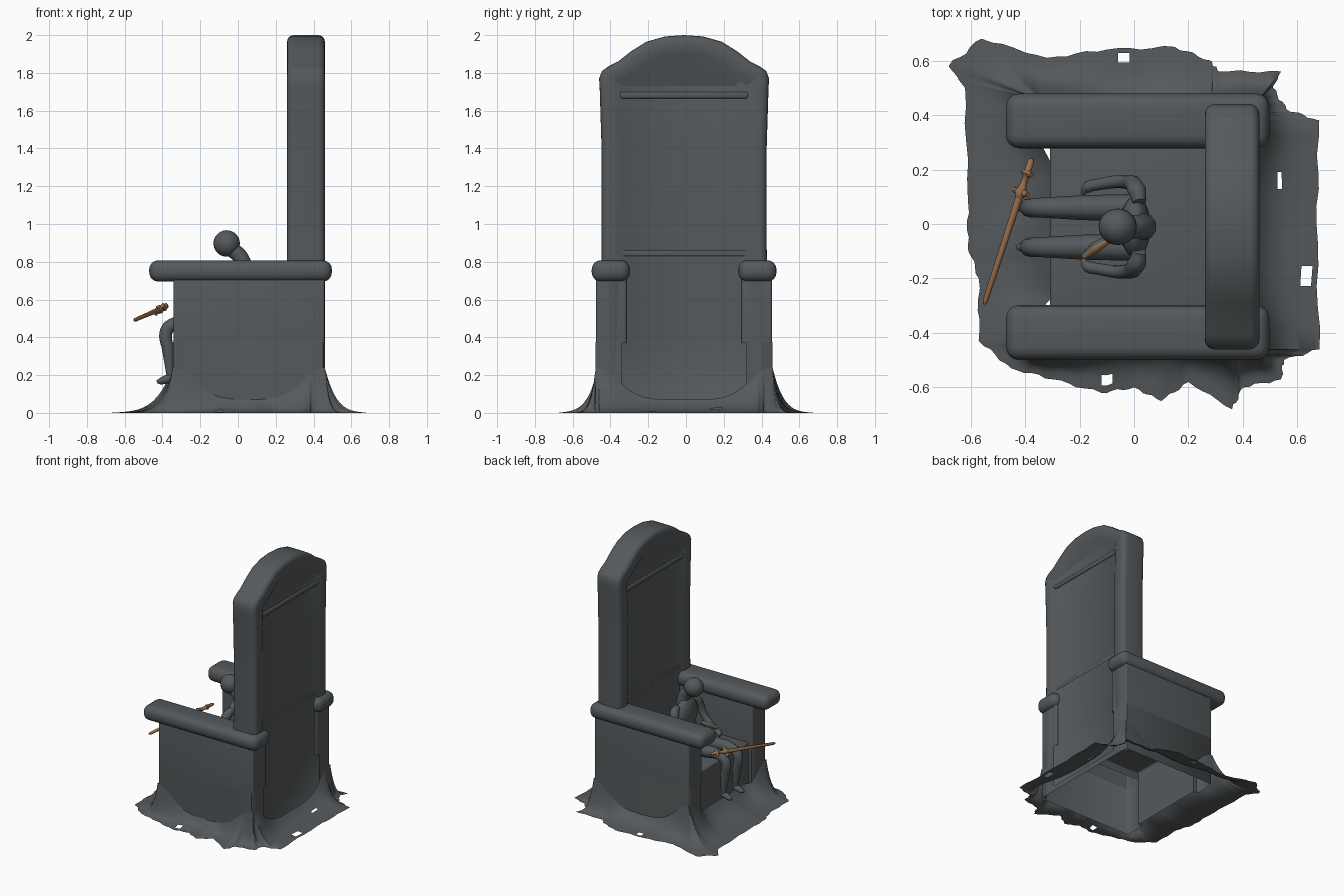
import bpy, bmesh, math
from mathutils import Vector as V

if "Cube" in bpy.data.objects:
    bpy.data.objects.remove(bpy.data.objects["Cube"])

CY = -0.01  # the seat is symmetric about this y


def material(name, rgb):
    m = bpy.data.materials.new(name)
    m.diffuse_color = (*rgb, 1)
    m.use_nodes = True
    m.node_tree.nodes["Principled BSDF"].inputs["Base Color"].default_value = m.diffuse_color
    return m


STONE = material("dark_grey_stone", (0.09, 0.10, 0.106))
BROWN = material("brown", (0.33, 0.17, 0.08))


def finish(ob, mat, angle=40):
    ob.data.materials.clear()
    ob.data.materials.append(mat)
    bpy.ops.object.select_all(action='DESELECT')
    ob.select_set(True)
    bpy.context.view_layer.objects.active = ob
    bpy.ops.object.shade_smooth_by_angle(angle=math.radians(angle))
    return ob


def from_bmesh(name, bm, mat, angle=40):
    me = bpy.data.meshes.new(name)
    bm.to_mesh(me)
    bm.free()
    ob = bpy.data.objects.new(name, me)
    bpy.context.collection.objects.link(ob)
    return finish(ob, mat, angle)


def box(name, lo, hi, bevel, open_bottom=False):
    lo, hi = V(lo), V(hi)
    bm = bmesh.new()
    bmesh.ops.create_cube(bm, size=1)
    for v in bm.verts:
        v.co = V([(lo[i] + hi[i]) / 2 + v.co[i] * (hi[i] - lo[i]) for i in range(3)])
    bm.normal_update()
    if open_bottom:
        bmesh.ops.delete(bm, geom=[f for f in bm.faces if f.normal.z < -0.9], context='FACES')
    edges = [e for e in bm.edges if not e.is_boundary]
    bmesh.ops.bevel(bm, geom=edges, offset=bevel, segments=4, profile=0.5,
                    affect='EDGES', clamp_overlap=True)
    return from_bmesh(name, bm, STONE)


def tube(name, pts, radii, mat=STONE, kind='BEZIER', res=3):
    """Tapered round limb through the given points."""
    cu = bpy.data.curves.new(name, 'CURVE')
    cu.dimensions = '3D'
    cu.bevel_depth = 1.0
    cu.bevel_resolution = res
    cu.resolution_u = 8
    cu.use_fill_caps = True
    sp = cu.splines.new(kind)
    store = sp.bezier_points if kind == 'BEZIER' else sp.points
    store.add(len(pts) - 1)
    for q, p, r in zip(store, pts, radii):
        q.co = p if kind == 'BEZIER' else (*p, 1)
        q.radius = r
        if kind == 'BEZIER':
            q.handle_left_type = q.handle_right_type = 'AUTO'
    ob = bpy.data.objects.new(name, cu)
    bpy.context.collection.objects.link(ob)
    bpy.ops.object.select_all(action='DESELECT')
    ob.select_set(True)
    bpy.context.view_layer.objects.active = ob
    bpy.ops.object.convert(target='MESH')
    return finish(bpy.context.view_layer.objects.active, mat, 60)


def ball(name, center, scale):
    bm = bmesh.new()
    bmesh.ops.create_uvsphere(bm, u_segments=24, v_segments=14, radius=1)
    for v in bm.verts:
        v.co = V(center) + V([v.co[i] * scale[i] for i in range(3)])
    return from_bmesh(name, bm, STONE, 60)


# Backrest: arched slab with a recessed panel on both faces
half = [(0.45, 0), (0.437, 0.9), (0.437, 1.4), (0.447, 1.72), (0.45, 1.77), (0.435, 1.81),
        (0.40, 1.835), (0.35, 1.86), (0.28, 1.915), (0.2, 1.965), (0.1, 1.993), (0, 2.0)]
outline = half + [(-y, z) for y, z in reversed(half[:-1])]
bm = bmesh.new()
face = bm.faces.new([bm.verts.new((0.26, y + CY, z)) for y, z in outline])
ext = bmesh.ops.extrude_face_region(bm, geom=[face], use_keep_orig=True)
for v in ext["geom"]:
    if isinstance(v, bmesh.types.BMVert):
        v.co.x = 0.46
bmesh.ops.recalc_face_normals(bm, faces=bm.faces)
rim = [e for e in bm.edges if abs(e.verts[0].co.x - e.verts[1].co.x) < 1e-4
       and max(v.co.z for v in e.verts) > 0.01]
bmesh.ops.bevel(bm, geom=rim, offset=0.035, segments=4, profile=0.5, affect='EDGES')
bmesh.ops.recalc_face_normals(bm, faces=bm.faces)
caps = sorted(bm.faces, key=lambda f: f.calc_area() * abs(f.normal.x))[-2:]
bmesh.ops.inset_individual(bm, faces=caps, thickness=0.06, depth=0)
bmesh.ops.inset_individual(bm, faces=caps, thickness=0.025, depth=-0.016)
# below the seat only the rear face remains
bmesh.ops.bisect_plane(bm, geom=bm.verts[:] + bm.edges[:] + bm.faces[:],
                       plane_co=(0, 0, 0.40), plane_no=(0, 0, 1))
low = [f for f in bm.faces if f.calc_center_median().z < 0.40 and f.calc_center_median().x < 0.42]
bmesh.ops.delete(bm, geom=low, context='FACES')
from_bmesh("backrest", bm, STONE, 50)
box("backrest_upper_bar", (0.266, CY - 0.34, 1.665), (0.454, CY + 0.34, 1.70), 0.01)
box("backrest_lower_bar", (0.274, CY - 0.34, 0.83), (0.446, CY + 0.34, 0.86), 0.006)

# Hollow base: one open wall strip following the plan, notched at the front
plan = [(0.46, 0.33), (0.46, 0.455), (0.45, 0.468), (-0.333, 0.468), (-0.345, 0.455),
        (-0.345, 0.32), (-0.335, 0.305), (-0.308, 0.305)]
plan += [(x, -y) for x, y in reversed(plan)]
bm = bmesh.new()
rings = [[bm.verts.new((x, y + CY, z)) for x, y in plan] for z in (0, 0.375)]
for i in range(len(plan) - 1):
    bm.faces.new((rings[0][i + 1], rings[0][i], rings[1][i], rings[1][i + 1]))
from_bmesh("base_walls", bm, STONE, 50)
box("seat", (-0.309, CY - 0.31, 0.365), (0.30, CY + 0.31, 0.425), 0.014, True)

# Side walls and rounded armrests
for s, side in ((1, "left"), (-1, "right")):
    def span(a, b):
        return sorted((CY + s * a, CY + s * b))
    a, b = span(0.305, 0.466)
    box(side + "_side_wall", (-0.342, a, 0.37), (0.459, b, 0.74), 0.012, True)
    a, b = span(0.288, 0.489)
    box(side + "_armrest", (-0.47, a, 0.695), (0.497, b, 0.808), 0.048)

# Ragged skirt flaring from the walls to the ground, highest at the corners
ragged = [(-0.68, 0.58), (-0.56, 0.68), (-0.32, 0.61), (-0.1, 0.64), (0.15, 0.65), (0.28, 0.6),
          (0.31, 0.56), (0.54, 0.56), (0.51, 0.5), (0.56, 0.42), (0.68, 0.38), (0.67, 0.0),
          (0.68, -0.46), (0.55, -0.5), (0.54, -0.57), (0.4, -0.6), (0.36, -0.68), (0.2, -0.58),
          (0.1, -0.65), (0.0, -0.6), (-0.12, -0.62), (-0.3, -0.57), (-0.45, -0.53),
          (-0.57, -0.43), (-0.57, -0.2), (-0.61, -0.08), (-0.61, 0.1), (-0.62, 0.5)]
holes = [(-0.02, 0.61), (0.53, 0.18), (0.63, -0.19), (-0.1, -0.575)]
corners = [V((x, CY + y)) for x in (-0.345, 0.46) for y in (-0.468, 0.468)]
STEPS, ROWS = 6, 14
bm = bmesh.new()
cols = []
for i, p in enumerate(ragged):
    q = ragged[(i + 1) % len(ragged)]
    for k in range(STEPS):
        o = V(p).lerp(V(q), k / STEPS)
        n = len(cols)
        o *= 1 + 0.008 * math.sin(n * 1.7) * (k > 0)
        inner = V((min(max(o.x, -0.345), 0.46), min(max(o.y, CY - 0.468), CY + 0.468)))
        near = min((inner - c).length for c in corners)
        height = 0.05 + 0.17 * math.exp(-(near / 0.16) ** 2)
        if inner.x < -0.34 and abs(inner.y - CY) < 0.30:
            inner.x = -0.308
            height = 0.10
        col = []
        for r in range(ROWS + 1):
            t = (r / ROWS) ** 1.4
            xy = inner.lerp(o, t)
            z = height * (1 - t) ** 4 + 0.02 * (1 - t) + 0.03 * t * (1 - t) ** 2 * math.sin(n * 0.55)
            col.append(bm.verts.new((xy.x, xy.y, max(z, 0))))
        cols.append(col)
for i, a in enumerate(cols):
    b = cols[(i + 1) % len(cols)]
    for r in range(ROWS):
        f = bm.faces.new((a[r], a[r + 1], b[r + 1], b[r]))
        c = f.calc_center_median()
        if any((c.xy - V(h)).length < 0.022 for h in holes):
            bm.faces.remove(f)
bmesh.ops.remove_doubles(bm, verts=bm.verts, dist=0.0005)
bmesh.ops.recalc_face_normals(bm, faces=bm.faces)
if sum(f.normal.z for f in bm.faces) < 0:
    bmesh.ops.reverse_faces(bm, faces=bm.faces)
from_bmesh("ragged_skirt", bm, STONE, 60)

# Seated figure: head, trunk, arms and legs
ball("head", (-0.06, -0.01, 0.897), (0.07, 0.067, 0.07))
tube("neck", [(0.035, CY, 0.75), (0.015, CY, 0.82), (-0.035, CY, 0.87)], [0.05, 0.044, 0.042])
ball("chest", (0.005, CY, 0.68), (0.055, 0.115, 0.12))
ball("waist", (0.0, CY, 0.58), (0.052, 0.09, 0.13))
ball("hips", (-0.01, CY, 0.485), (0.065, 0.105, 0.065))
for s, side, leg_y in ((1, "left", 0.06), (-1, "right", -0.085)):
    def at(x, y, z):
        return (x, CY + s * y, z)
    tube(side + "_arm", [at(0.02, 0.09, 0.755), at(0.01, 0.135, 0.73), at(-0.04, 0.165, 0.60),
                         at(-0.13, 0.155, 0.54), at(-0.17, 0.145, 0.52), at(-0.19, 0.12, 0.51)],
         [0.025, 0.034, 0.025, 0.021, 0.022, 0.008])
    tube(side + "_leg", [(0.0, leg_y, 0.475), (-0.18, leg_y, 0.475), (-0.35, leg_y, 0.465),
                         (-0.38, leg_y, 0.43), (-0.37, leg_y, 0.33), (-0.36, leg_y, 0.20)],
         [0.05, 0.046, 0.036, 0.036, 0.033, 0.02])
    tube(side + "_foot", [(-0.35, leg_y, 0.19), (-0.375, leg_y, 0.18), (-0.41, leg_y, 0.168),
                          (-0.43, leg_y, 0.165)], [0.018, 0.024, 0.019, 0.008])

# Strap over the lap, brown on the side turned to the right arm
strap = tube("lap_strap", [(-0.09, -0.055, 0.62), (-0.14, -0.085, 0.60), (-0.185, -0.12, 0.575)],
             [0.014, 0.021, 0.012])
strap.data.materials.append(BROWN)
for f in strap.data.polygons:
    f.material_index = int(f.normal.x - f.normal.y > -0.45)

# Sword floating in front of the knees
tip, end = V((-0.55, -0.295, 0.49)), V((-0.375, 0.24, 0.565))


def along(t):
    return tip.lerp(end, t)


tube("sword_blade", [along(0), along(0.03), along(0.5), along(0.76)],
     [0.004, 0.010, 0.012, 0.014], BROWN, 'POLY', 1)
tube("sword_grip", [along(t) for t in (0.73, 0.77, 0.81, 0.88, 0.9, 0.92, 0.98, 1)],
     [0.014, 0.024, 0.013, 0.012, 0.02, 0.012, 0.012, 0.007], BROWN, 'POLY', 2)
for name, t, w in (("sword_guard", 0.77, 0.03), ("sword_collar", 0.9, 0.02)):
    d = V((0.8, -0.3, 0.9)) * w
    tube(name, [along(t) - d, along(t), along(t) + d], [0.010, 0.015, 0.010], BROWN, 'POLY', 2)
